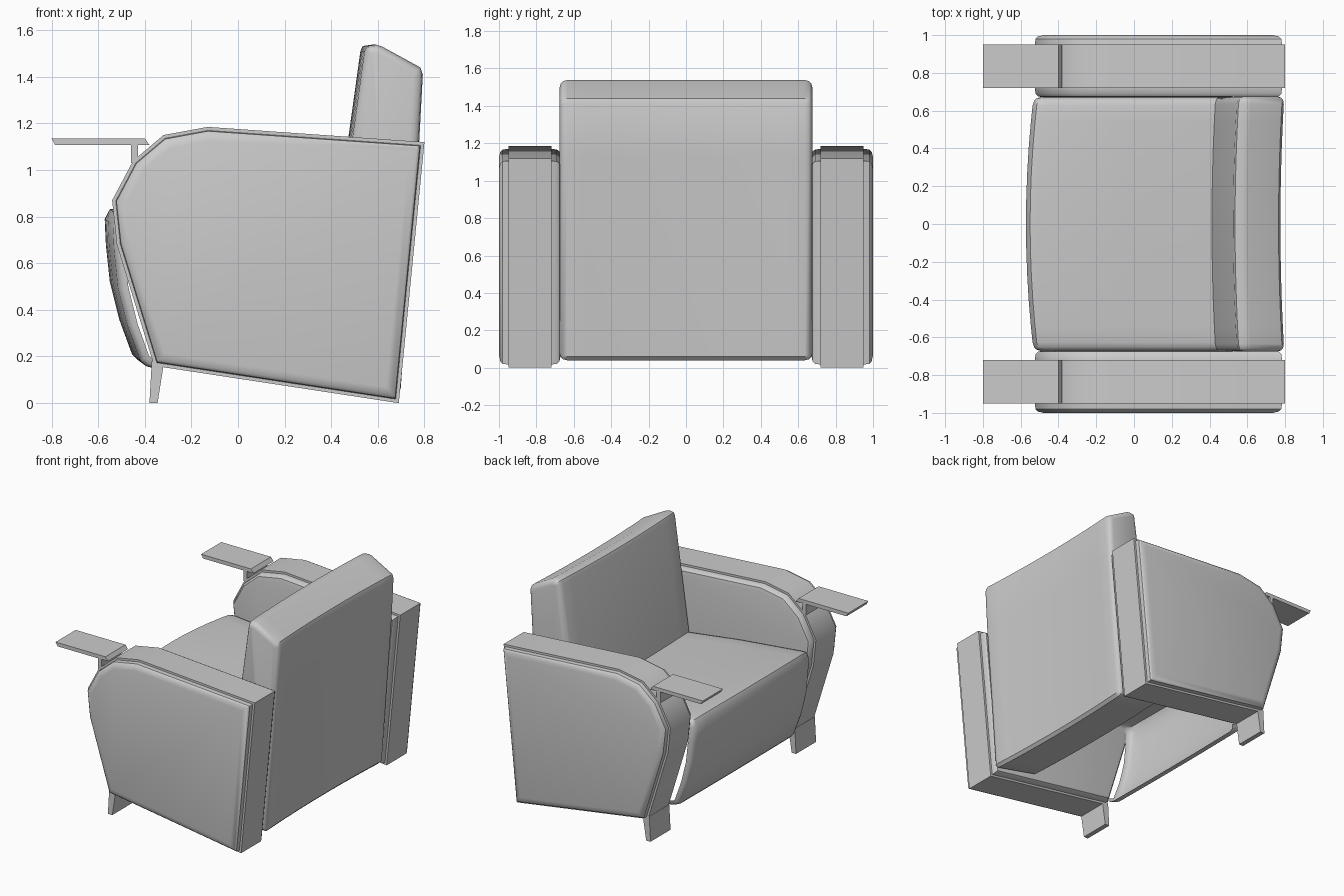
import bpy, bmesh, math
from mathutils import Vector

if "Cube" in bpy.data.objects:
    bpy.data.objects.remove(bpy.data.objects["Cube"])


def inset(pts, d, closed):
    """Offset an (x, z) outline towards its left-hand side."""
    n, out = len(pts), []
    for i, p in enumerate(pts):
        p = Vector(p)
        norms = []
        if closed or i > 0:
            e = p - Vector(pts[i - 1])
            norms.append(Vector((-e.y, e.x)).normalized())
        if closed or i < n - 1:
            e = Vector(pts[(i + 1) % n]) - p
            norms.append(Vector((-e.y, e.x)).normalized())
        m = sum(norms, Vector((0, 0))).normalized()
        out.append(p + m * d / max(m.dot(norms[0]), 0.4))
    return out


def loft(name, pts, stations, closed=True, bow=None, mirror=False, angle=35):
    """Sweep an (x, z) outline along y; stations are (y, inset)."""
    bm = bmesh.new()
    rings = []
    for y, d in stations:
        ring = []
        for p in inset(pts, d, closed):
            x, z = bow(p.x, y, p.y) if bow else (p.x, p.y)
            ring.append(bm.verts.new((x, y, z)))
        rings.append(ring)
    n = len(pts)
    for a, b in zip(rings, rings[1:]):
        for i in range(n if closed else n - 1):
            j = (i + 1) % n
            bm.faces.new((a[i], a[j], b[j], b[i]))
    if closed:
        bm.faces.new(rings[0])
        bm.faces.new(rings[-1])
    bmesh.ops.recalc_face_normals(bm, faces=bm.faces[:])
    me = bpy.data.meshes.new(name)
    bm.to_mesh(me)
    bm.free()
    ob = bpy.data.objects.new(name, me)
    bpy.context.collection.objects.link(ob)
    if mirror:
        mod = ob.modifiers.new("Mirror", 'MIRROR')
        mod.use_axis = (False, True, False)
    bpy.ops.object.select_all(action='DESELECT')
    ob.select_set(True)
    bpy.context.view_layer.objects.active = ob
    bpy.ops.object.shade_smooth_by_angle(angle=math.radians(angle))
    return ob


def padded(half, edge):
    """Symmetric stations with rounded ends: edge is (distance from end, inset)."""
    left = [(-half + t, d) for t, d in edge]
    mid = [(half * k / 5, 0) for k in range(-4, 5)]
    return left + mid + [(-y, d) for y, d in reversed(left)]


# Arms: flat central band with a padded panel on each side
arm = [(0.69, 0), (0.80, 1.12), (-0.13, 1.185), (-0.32, 1.15), (-0.45, 1.04),
       (-0.54, 0.87), (-0.52, 0.68), (-0.36, 0.16)]
loft("arm", arm,
     [(0.67, 0.06), (0.676, 0.03), (0.69, 0.018), (0.72, 0.015), (0.72, 0),
      (0.95, 0), (0.95, 0.015), (0.98, 0.018), (0.993, 0.03), (1.0, 0.06)],
     mirror=True)

# Front legs, side tables and their supports
band = [(0.72, 0), (0.95, 0)]
loft("front_leg", [(-0.38, 0), (-0.345, 0), (-0.32, 0.16), (-0.37, 0.18)], band, mirror=True)
loft("side_table", [(-0.785, 1.108), (-0.38, 1.108), (-0.40, 1.135), (-0.80, 1.135)],
     band, mirror=True)
loft("table_support", [(-0.46, 1.03), (-0.43, 1.04), (-0.43, 1.11), (-0.46, 1.11)],
     band, mirror=True)

# Backrest: thick slab, gently bowed forward
back = [(0.33, 0.11), (0.66, 0.04), (0.68, 0.06), (0.76, 1.13), (0.775, 1.41),
        (0.765, 1.44), (0.60, 1.53), (0.575, 1.538), (0.535, 1.532), (0.525, 1.51)]
loft("backrest", back,
     padded(0.675, [(0, 0.035), (0.006, 0.016), (0.018, 0.005), (0.04, 0)]),
     bow=lambda x, y, z: (x + 0.02 * (y / 0.67) ** 2, z))


# Seat: hollow cushion shell, top surface rolling over into a curved front
def seat_bow(x, y, z):
    t = (y / 0.67) ** 2
    w = min(1, max(0, (0.45 - x) / 0.9))
    return x + 0.04 * t * w, z - 0.03 * t * w


seat = [(0.46, 0.695), (0.0, 0.768), (-0.51, 0.832), (-0.55, 0.832), (-0.572, 0.79),
        (-0.567, 0.68), (-0.55, 0.52), (-0.51, 0.36), (-0.455, 0.21), (-0.43, 0.185),
        (-0.37, 0.165)]
loft("seat", seat,
     padded(0.672, [(0, 0.04), (0.006, 0.018), (0.018, 0.006), (0.045, 0)]),
     closed=False, bow=seat_bow, angle=45)
